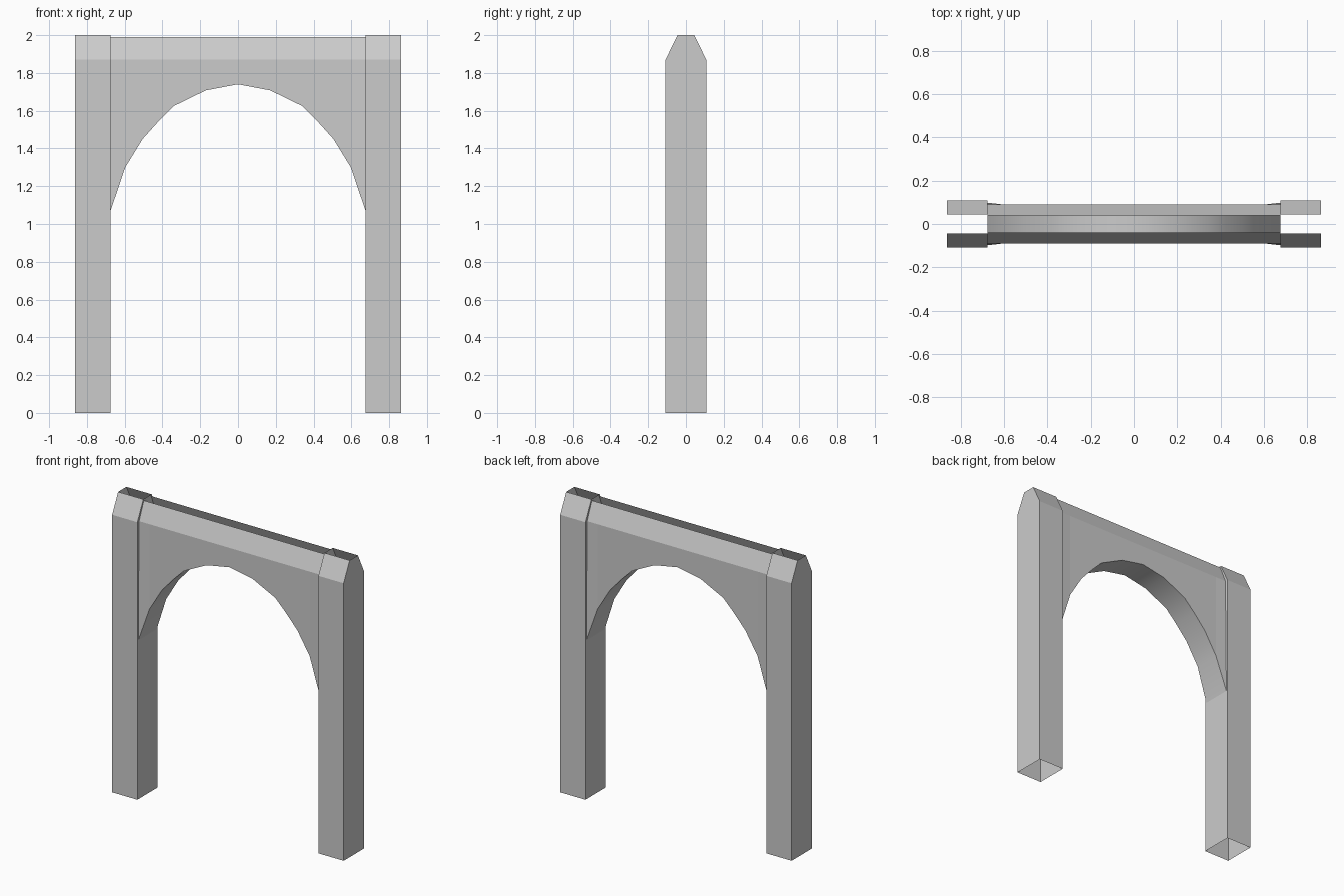
import bpy, bmesh

if "Cube" in bpy.data.objects:
    bpy.data.objects.remove(bpy.data.objects["Cube"])

INNER, OUTER = 0.675, 0.863   # pillar x limits
SHOULDER, TOP = 1.87, 2.0     # bevel start and crown


def finish(name, bm):
    mesh = bpy.data.meshes.new(name)
    bm.to_mesh(mesh)
    bm.free()
    obj = bpy.data.objects.new(name, mesh)
    bpy.context.collection.objects.link(obj)
    return obj


def pillar(name, x0, x1):
    # hollow post: bevelled end walls, open at foot and crown
    profile = [(-0.108, 0), (0.108, 0), (0.108, SHOULDER),
               (0.044, TOP), (-0.044, TOP), (-0.108, SHOULDER)]
    bm = bmesh.new()
    a, b = [[bm.verts.new((x, y, z)) for y, z in profile] for x in (x0, x1)]
    bm.faces.new(a[::-1])
    bm.faces.new(b)
    for i in (1, 2, 4, 5):
        j = (i + 1) % 6
        bm.faces.new((a[i], a[j], b[j], b[i]))
    return finish(name, bm)


pillar("left_pillar", -OUTER, -INNER)
pillar("right_pillar", INNER, OUTER)

# Arch panel: cross-sections along x, open along the top
half = [(0, 1.74), (0.17, 1.708), (0.34, 1.625), (0.42, 1.545),
        (0.505, 1.45), (0.597, 1.30), (INNER, 1.07)]
curve = [(-x, z) for x, z in half[:0:-1]] + half
bm = bmesh.new()
rows = []
for x, z in curve:
    foot = 0.098 if abs(x) == INNER else 0.089   # ends flare at the springing
    section = [(-0.039, 1.99), (-0.089, SHOULDER), (-foot, z),
               (foot, z), (0.089, SHOULDER), (0.039, 1.99)]
    rows.append([bm.verts.new((x, y, h)) for y, h in section])
for a, b in zip(rows, rows[1:]):
    for i in range(5):
        face = bm.faces.new((a[i], a[i + 1], b[i + 1], b[i]))
        face.smooth = i == 2   # only the arch underside is smooth
finish("arch_panel", bm)
